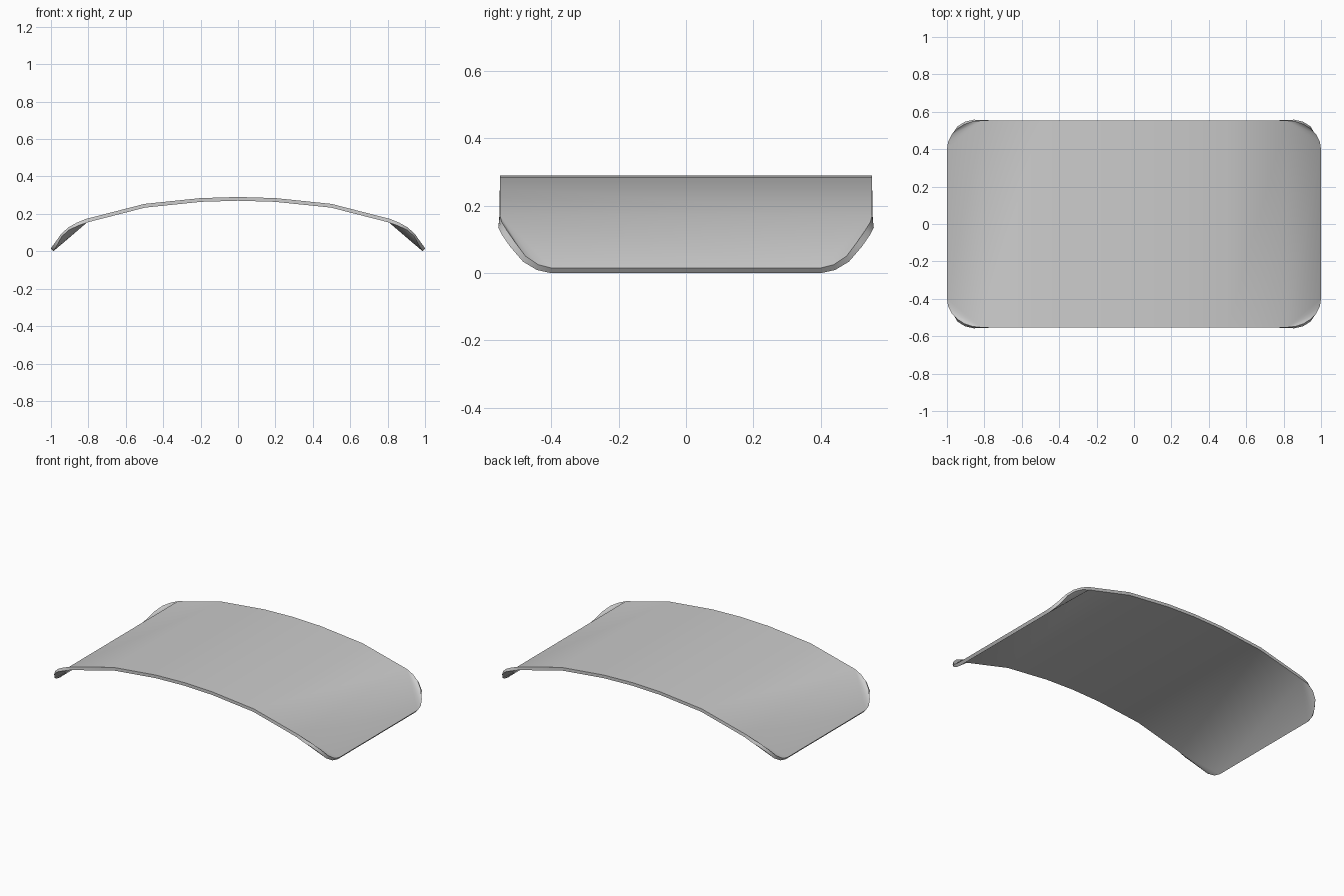
import bpy, bmesh
from math import sin, cos, pi

if "Cube" in bpy.data.objects:
    bpy.data.objects.remove(bpy.data.objects["Cube"])

# Arch profile (x, z) and corner heights along the rounded ends
ARCH = [(0, 0.29), (0.2, 0.284), (0.5, 0.253), (0.815, 0.172)]
CORNER_Z = [0.152, 0.127, 0.092, 0.05, 0.025, 0.015]
HALF_Y, RX, RY = 0.553, 0.185, 0.153

bm = bmesh.new()


def face(*verts):
    f = bm.faces.new(verts)
    f.normal_update()
    if f.normal.z < 0:
        f.normal_flip()
    f.smooth = True


# Arched middle of the panel
xs = [(-x, z) for x, z in reversed(ARCH[1:])] + ARCH
cols = [[bm.verts.new((x, s * HALF_Y, z)) for s in (-1, 1)] for x, z in xs]
for a, b in zip(cols, cols[1:]):
    face(a[0], b[0], b[1], a[1])


def corner(start, sx, sy):
    """Rounded corner fan; returns its last rim vertex."""
    prev = start
    fan = []
    n = len(CORNER_Z)
    for i, z in enumerate(CORNER_Z, 1):
        t = pi / 2 * i / n
        v = bm.verts.new((sx * (1 - RX + RX * sin(t)),
                          sy * (HALF_Y - RY + RY * cos(t)), z))
        if i > 1:
            face(start, prev, v)
        prev = v
    return prev


# Drooping ends, point-symmetric diagonals
for col, sx in ((cols[0], -1), (cols[-1], 1)):
    near, far = (col[0], col[1]) if sx > 0 else (col[1], col[0])
    near_tip = corner(near, sx, -sx)
    far_tip = corner(far, sx, sx)
    face(near, near_tip, far_tip)
    face(near, far_tip, far)

mesh = bpy.data.meshes.new("curved_panel")
bm.to_mesh(mesh)
bm.free()
panel = bpy.data.objects.new("curved_panel", mesh)
bpy.context.collection.objects.link(panel)

# Sheet thickness, grown inward
bpy.context.view_layer.objects.active = panel
panel.select_set(True)
sol = panel.modifiers.new("thickness", 'SOLIDIFY')
sol.thickness = 0.02
sol.offset = -1
bpy.ops.object.modifier_apply(modifier=sol.name)
low = min(v.co.z for v in mesh.vertices)
for v in panel.data.vertices:
    v.co.z -= low
bpy.ops.object.shade_smooth_by_angle(angle=0.7)
